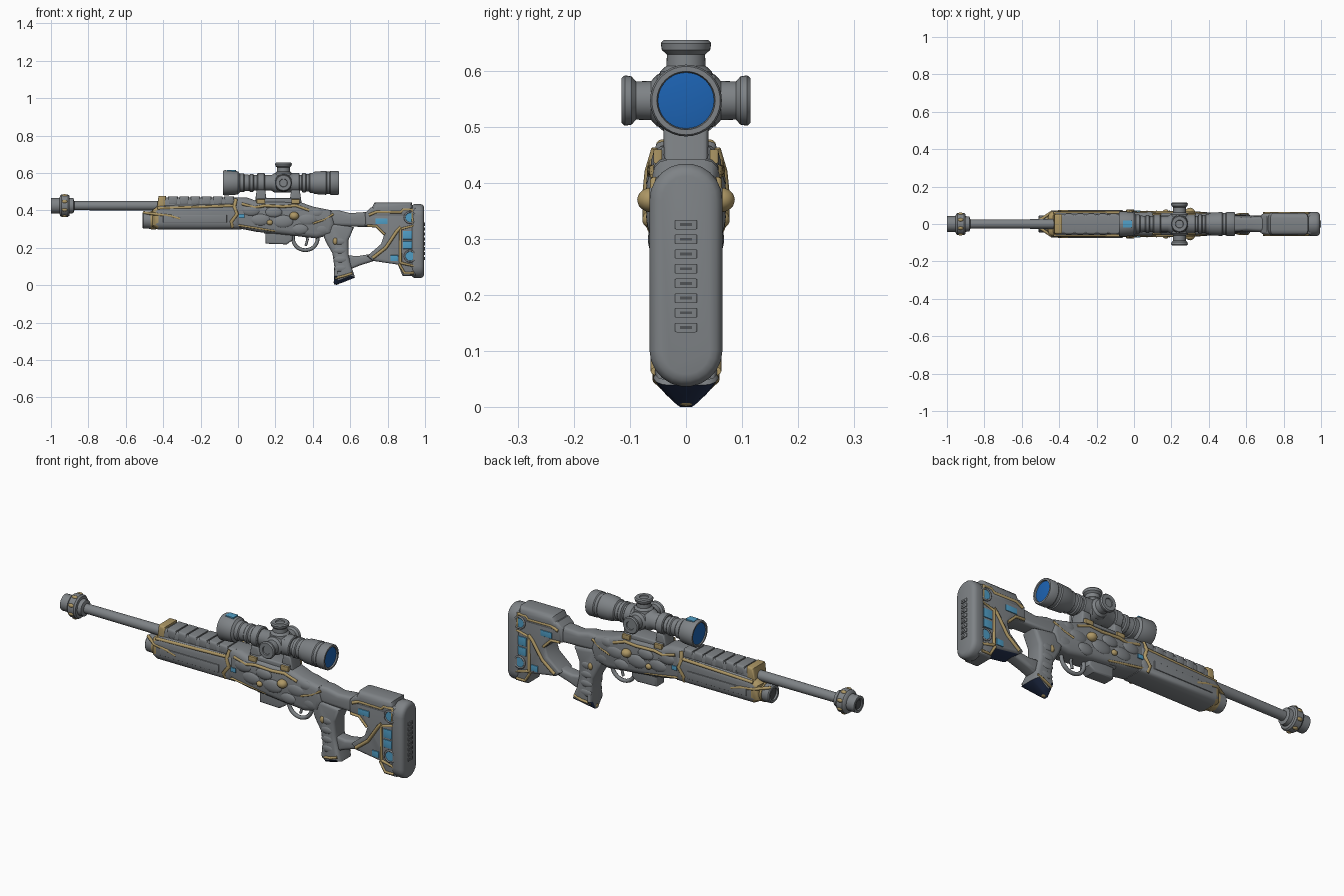
import bpy, bmesh, math
from mathutils import Vector, Matrix

if "Cube" in bpy.data.objects:
    bpy.data.objects.remove(bpy.data.objects["Cube"], do_unlink=True)


def material(name, *rgb):
    m = bpy.data.materials.new(name)
    m.use_nodes = True
    m.diffuse_color = (*rgb, 1)
    m.node_tree.nodes["Principled BSDF"].inputs["Base Color"].default_value = (*rgb, 1)
    return m


GREY = material("gunmetal grey", .21, .225, .238)
GOLD = material("worn gold", .42, .31, .13)
SKY = material("light blue", .08, .34, .56)
LENS = material("lens blue", .012, .125, .45)
NAVY = material("navy", .02, .035, .09)
DARK = material("dark grey", .08, .085, .09)


def finish(name, bm, *mats):
    bmesh.ops.recalc_face_normals(bm, faces=bm.faces)
    me = bpy.data.meshes.new(name)
    bm.to_mesh(me)
    bm.free()
    ob = bpy.data.objects.new(name, me)
    bpy.context.collection.objects.link(ob)
    for m in mats:
        me.materials.append(m)
    bpy.ops.object.select_all(action='DESELECT')
    ob.select_set(True)
    bpy.context.view_layer.objects.active = ob
    bpy.ops.object.shade_smooth_by_angle(angle=math.radians(35))
    return ob


def prism(name, pts, half, bevel=.01, mat=GREY, y=0, width=None, rule=None, extra=()):
    """Side outline (x, z) given thickness along y, with rounded rims."""
    bm = bmesh.new()
    face = bm.faces.new([bm.verts.new((x, y - half, z)) for x, z in pts])
    out = bmesh.ops.extrude_face_region(bm, geom=[face])
    bmesh.ops.translate(bm, vec=(0, 2 * half, 0),
                        verts=[v for v in out["geom"] if isinstance(v, bmesh.types.BMVert)])
    bmesh.ops.recalc_face_normals(bm, faces=bm.faces)
    if bevel:
        rims = [e for e in bm.edges if abs(e.verts[0].co.y - e.verts[1].co.y) < 1e-5]
        bmesh.ops.bevel(bm, geom=rims, offset=bevel, segments=3, profile=.5,
                        affect='EDGES', clamp_overlap=True)
    if width:
        for v in bm.verts:
            v.co.y *= width(v.co.x, v.co.z)
    bm.normal_update()
    if rule:
        for f in bm.faces:
            f.material_index = int(rule(f.calc_center_median(), f.normal))
    return finish(name, bm, mat, *extra)


def box(name, x0, x1, z0, z1, half, bevel=.006, mat=GREY, y=0):
    return prism(name, [(x0, z0), (x1, z0), (x1, z1), (x0, z1)], half, bevel, mat, y)


def lathe(name, profile, origin, axis=(1, 0, 0), mat=GREY, sides=32):
    """Spin (distance, radius) pairs about an axis; closes both ends."""
    bm = bmesh.new()
    rings = []
    turn = Vector((1, 0, 0)).rotation_difference(Vector(axis)).to_matrix()
    for d, r in profile:
        ring = []
        for i in range(sides):
            a = math.tau * i / sides
            p = Vector((d, r * math.cos(a), r * math.sin(a)))
            ring.append(bm.verts.new(turn @ p + Vector(origin)))
        rings.append(ring)
    for a, b in zip(rings, rings[1:]):
        for i in range(sides):
            j = (i + 1) % sides
            bm.faces.new((a[i], a[j], b[j], b[i]))
    bm.faces.new(rings[0])
    bm.faces.new(rings[-1])
    return finish(name, bm, mat)


def tube(name, pts, r, mat=GOLD, closed=False):
    cu = bpy.data.curves.new(name, 'CURVE')
    cu.dimensions = '3D'
    cu.bevel_depth, cu.bevel_resolution, cu.use_fill_caps = r, 2, True
    sp = cu.splines.new('POLY')
    sp.points.add(len(pts) - 1)
    for p, co in zip(sp.points, pts):
        p.co = (*co, 1)
    sp.use_cyclic_u = closed
    cu.materials.append(mat)
    ob = bpy.data.objects.new(name, cu)
    bpy.context.collection.objects.link(ob)


def lump(name, x, y, z, size, mat=GREY):
    bm = bmesh.new()
    bmesh.ops.create_icosphere(bm, subdivisions=3, radius=1,
                               matrix=Matrix.Translation((x, y, z)) @ Matrix.Diagonal((*size, 1)))
    finish(name, bm, mat)


SIDES = ((-1, "right"), (1, "left"))

# Barrel and muzzle
AX = .425
lathe("barrel", [(-.92, .024), (-.4, .026)], (0, 0, AX))
lathe("muzzle_brake", [(-.955, .024), (-.995, .024), (-1, .03), (-1, .042), (-.955, .042), (-.95, .055),
                       (-.943, .06), (-.91, .06), (-.902, .054), (-.9, .042), (-.88, .04), (-.875, .024)], (0, 0, AX))
lathe("muzzle_bore", [(-.997, .022), (-.95, .022)], (0, 0, AX), mat=DARK)
for i in range(8):
    a = math.tau * (i + .5) / 8
    lump("muzzle_stud", -.927, .056 * math.cos(a), AX + .056 * math.sin(a), (.016, .01, .01), GOLD)

# Handguard
lathe("handguard_tube", [(-.48, .03), (-.51, .03), (-.51, .041), (-.505, .046), (-.43, .047)], (0, 0, .348))
lathe("handguard_bore", [(-.5, .031), (-.47, .031)], (0, 0, .348), mat=DARK)
lathe("handguard_collar", [(-.47, .04), (-.468, .049), (-.44, .05), (-.43, .04)], (0, 0, .348), mat=GOLD)
prism("handguard", [(-.46, .315), (-.43, .298), (.02, .298), (.02, .44), (-.42, .43), (-.46, .4)],
      .07, .035, rule=lambda c, n: c.x < -.43, extra=(GOLD,))
prism("top_cover", [(-.43, .4), (.02, .4), (.02, .468), (-.39, .468)], .052, .014)
prism("top_cover_front", [(-.435, .4), (-.385, .4), (-.385, .478), (-.425, .478)], .054, .012, GOLD)
for i in range(6):
    x = -.374 + i * .06
    box("top_cover_cell", x, x + .052, .428, .474, .055, .012)
for s, side in SIDES:
    box(side + "_handguard_panel", -.4, -.06, .335, .375, .004, .003, y=s * .07)
    tube(side + "_handguard_rail", [(-.43, s * .06, .41), (-.2, s * .061, .418), (-.02, s * .062, .425)], .008)
    tube(side + "_handguard_trim", [(-.505, s * .02, .388), (-.44, s * .064, .38), (-.36, s * .068, .37),
                                    (-.31, s * .068, .355)], .008)
    tube(side + "_handguard_band", [(-.01, s * .052, .46), (-.02, s * .064, .42), (-.005, s * .068, .38),
                                    (-.035, s * .068, .34), (-.03, s * .055, .31)], .01)
    box(side + "_blue_receiver_plate", .005, .035, .358, .38, .003, .001, SKY, s * .0685)

# Receiver
prism("receiver", [(-.03, .31), (.1, .285), (.29, .265), (.42, .25), (.5, .27), (.52, .33), (.5, .4),
                   (.4, .42), (.33, .445), (.1, .45), (.05, .468), (-.03, .468)],
      .062, .028, width=lambda x, z: 1 - max(0, x - .3) * .8)
for s, side in SIDES:
    for x, z, r in ((.07, .4, .032), (.12, .35, .034), (.19, .39, .03), (.24, .34, .036),
                    (.37, .35, .034), (.42, .385, .026), (.44, .3, .034), (.33, .3, .03)):
        lump(side + "_receiver_swell", x, s * (.055 - max(0, x - .3) * .1), z, (r * 1.6, .016, r))
    lump(side + "_side_boss", .3, s * .062, .37, (.026, .025, .022), GOLD)
    lump(side + "_pivot_pin", .17, s * .066, .335, (.016, .012, .014), GOLD)
    tube(side + "_receiver_trim", [(.02, s * .06, .435), (.09, s * .061, .415), (.14, s * .062, .425),
                                   (.24, s * .06, .42), (.31, s * .058, .425), (.38, s * .054, .4)], .008)
    tube(side + "_receiver_lower_trim", [(.0, s * .06, .32), (.1, s * .057, .305), (.2, s * .054, .29)], .006)
    tube(side + "_rear_trim", [(.4, s * .055, .33), (.46, s * .05, .35), (.51, s * .045, .38)], .006)

# Magazine, trigger and guard
prism("magazine", [(.145, .32), (.148, .222), (.26, .218), (.292, .24), (.292, .32)], .036, .01)
box("magazine_lip", .14, .298, .275, .31, .045, .008)
tube("trigger_guard", [(.36 + .066 * math.cos(i * math.tau / 28), 0, .25 + .063 * math.sin(i * math.tau / 28))
                       for i in range(28)], .01, GREY, True)
tube("trigger", [(.36, 0, .28), (.372, 0, .245), (.362, 0, .21)], .007, GREY)

# Pistol grip, with a navy base tapering to a keel
prism("grip", [(.45, .28), (.47, .23), (.505, .17), (.515, .1), (.512, .05), (.515, .001), (.56, .014), (.625, .04),
               (.62, .06), (.605, .1), (.59, .17), (.59, .24), (.62, .31), (.5, .33)], .05, .018,
      rule=lambda c, n: c.z < .05 and n.z < -.25, extra=(NAVY,),
      width=lambda x, z: min(1.15, .3 + z * 18) if z < .08 else .95)
lump("grip_toe", .527, 0, .016, (.016, .018, .014), GOLD)
for s, side in SIDES:
    for i in range(4):
        lump(side + "_finger_swell", .55 - i * .003, s * .042, .09 + i * .048, (.036, .01, .02))
    tube(side + "_grip_trim", [(.52, s * .04, .038), (.57, s * .053, .05), (.61, s * .052, .064)], .007)
    lump(side + "_grip_stud", .52, s * .042, .235, (.014, .014, .02), GOLD)

# Skeleton stock
prism("stock_neck", [(.46, .3), (.52, .315), (.74, .31), (.74, .395), (.6, .385), (.54, .4), (.46, .4)],
      .046, .02, width=lambda x, z: .8 + .2 * abs(x - .6) / .14)
prism("lower_strut", [(.58, .16), (.6, .085), (.65, .105), (.73, .13), (.77, .14), (.77, .19), (.7, .165),
                      (.64, .155)], .034, .014)
prism("stock", [(.68, .385), (.71, .415), (.95, .415), (.95, .05), (.88, .05), (.855, .11),
                (.72, .13), (.69, .155), (.765, .22), (.78, .265), (.735, .31), (.68, .315)], .056, .014,
      rule=lambda c, n: c.x < .86 and c.z < .13 and n.z < -.95, extra=(NAVY,))
prism("cheek_rest", [(.69, .36), (.73, .442), (.93, .442), (.94, .36)], .06, .028)

# Butt pad: a capsule outline (y, z) turned to face backwards
capsule = [(.065 * math.cos(a), (.37 if i < 12 else .102) + .065 * math.sin(a))
           for i, a in ((i, math.pi * (i if i < 12 else i - 1) / 11) for i in range(24))]
pad = prism("butt_pad", capsule, .035, .022)
pad.data.transform(Matrix.Translation((.96, 0, 0)) @ Matrix.Rotation(math.pi / 2, 4, 'Z'))
for i in range(8):
    z = .134 + i * .0262
    box("butt_tread", .985, .999, z, z + .017, .02, .003)
    box("butt_tread_slot", .99, 1, z + .006, z + .011, .011, 0, DARK)
for s, side in SIDES:
    y = s * .056
    # Blue insets with gold frames
    for x0, x1, z0, z1 in ((.735, .8, .326, .356), (.882, .93, .245, .29), (.882, .93, .194, .235),
                           (.815, .855, .128, .16)):
        box(side + "_blue_inset", x0, x1, z0, z1, .004, .002, SKY, y)
    for z in (.362, .155):
        lathe(side + "_blue_disc", [(.04, .025), (.061, .025)], (.92, 0, z), (0, s, 0), SKY, 24)
        tube(side + "_disc_frame", [(.92 + .029 * math.cos(i * math.tau / 20), y + s * .004,
                                     z + .029 * math.sin(i * math.tau / 20)) for i in range(20)], .005, GREY, True)
    tube(side + "_inset_frame", [(.868, y, .12), (.868, y, .3), (.945, y, .32), (.95, y, .1), (.868, y, .12)], .008)
    tube(side + "_brace_trim", [(.72, y, .145), (.79, y, .2), (.85, y, .29), (.87, y, .31)], .009)
    tube(side + "_edge_trim", [(.7, y, .375), (.74, y, .392), (.87, y, .39), (.885, y, .405),
                               (.93, y, .405), (.935, y, .33)], .008)
    tube(side + "_under_trim", [(.69, y, .318), (.74, y, .315), (.785, y, .27)], .007)
    tube(side + "_heel_trim", [(.86, y, .115), (.89, y, .065), (.94, y, .065)], .007)

# Scope mount
box("mount_rail", .1, .33, .43, .465, .046, .008)
for x in (.09, .275):
    prism("mount_foot", [(x, .44), (x + .065, .44), (x + .055, .51), (x + .01, .51)], .04, .01)
    lathe("mount_ring", [(x + .012, .047), (x + .016, .052), (x + .05, .052), (x + .054, .047)], (0, 0, .547))
    for s, side in SIDES:
        box(side + "_mount_clamp", x + .01, x + .055, .435, .46, .008, .004, GOLD, s * .05)

# Scope
SZ = .547
lathe("scope_body", [(-.07, .054), (-.08, .056), (-.08, .064), (-.072, .068), (-.015, .064), (0, .061), (.01, .05),
                     (.03, .05), (.035, .045), (.06, .043), (.065, .048), (.08, .048), (.085, .042), (.18, .042),
                     (.195, .052), (.29, .052), (.305, .042), (.34, .042), (.345, .052), (.36, .052), (.365, .047),
                     (.38, .047), (.385, .054), (.4, .054), (.41, .06), (.47, .064), (.475, .06), (.49, .06),
                     (.495, .064), (.535, .064), (.54, .061), (.54, .052), (.53, .05)], (0, 0, SZ))
box("blue_scope_plate", -.06, -.012, SZ + .06, SZ + .0685, .02, .002, SKY)
lathe("front_lens", [(-.074, .054), (-.066, .054)], (0, 0, SZ), mat=LENS)
lathe("rear_lens", [(.526, .05), (.533, .05), (.536, .03)], (0, 0, SZ), mat=LENS)
for name, axis, reach in (("top", (0, 0, 1), .108), ("right", (0, -1, 0), .115), ("left", (0, 1, 0), .115)):
    lathe(name + "_turret", [(.03, .05), (.052, .046), (.062, .035), (reach - .026, .034), (reach - .018, .043),
                             (reach - .006, .045), (reach, .04), (reach, .022), (reach - .005, .02)],
          (.243, 0, SZ), axis)
